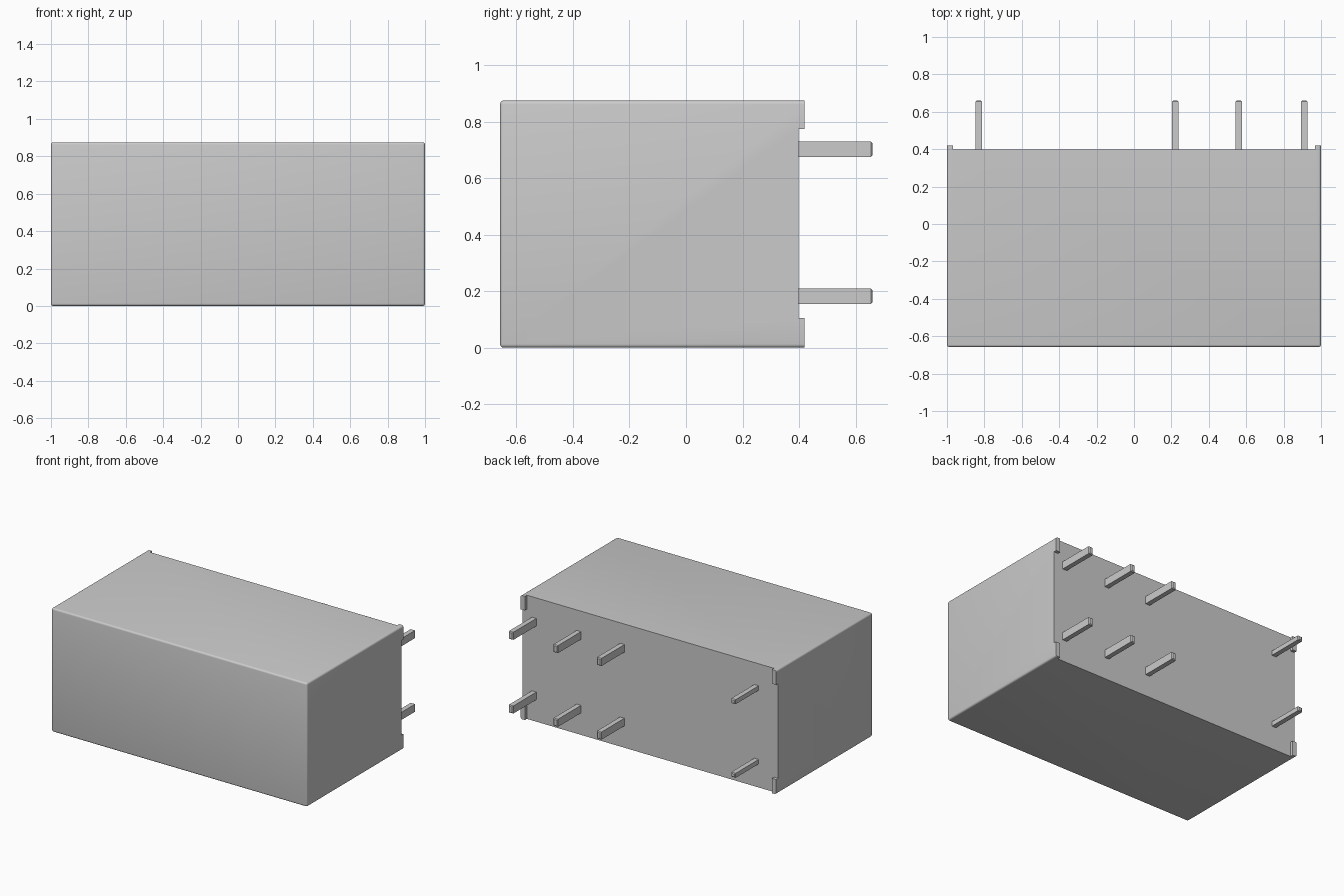
import bpy, bmesh

if "Cube" in bpy.data.objects:
    bpy.data.objects.remove(bpy.data.objects["Cube"])

X, FRONT, SEAT, FOOT, TIP, H = 1.0, -0.658, 0.398, 0.42, 0.658, 0.875


def box(name, lo, hi, radius=0.0, segments=1, pick=None):
    """Box between two corners; bevels the edges accepted by pick."""
    bm = bmesh.new()
    bmesh.ops.create_cube(bm, size=1)
    for v in bm.verts:
        v.co = [(a + b) / 2 + c * (b - a) for a, b, c in zip(lo, hi, v.co)]
    if pick:
        edges = [e for e in bm.edges if pick(e)]
        bmesh.ops.bevel(bm, geom=edges, offset=radius, segments=segments,
                        profile=0.5, affect='EDGES')
    me = bpy.data.meshes.new(name)
    bm.to_mesh(me)
    bm.free()
    ob = bpy.data.objects.new(name, me)
    bpy.context.collection.objects.link(ob)
    return ob


def select(ob):
    bpy.ops.object.select_all(action='DESELECT')
    ob.select_set(True)
    bpy.context.view_layer.objects.active = ob


def at_y(edge, y):
    return all(abs(v.co.y - y) < 1e-4 for v in edge.verts)


# Case: rounded everywhere except around the open pin side
case = box("case", (-X, FRONT, 0), (X, FOOT, H), 0.013, 4,
           lambda e: not at_y(e, FOOT))

# Trim the pin side so only four small corner feet remain
for lo, hi in [((-0.967, SEAT, -0.1), (0.967, 0.6, H + 0.1)),
               ((-1.1, SEAT, 0.105), (1.1, 0.6, 0.775))]:
    cutter = box("cutter", lo, hi)
    cutter.hide_render = True
    mod = case.modifiers.new("trim", 'BOOLEAN')
    mod.operation = 'DIFFERENCE'
    mod.solver = 'EXACT'
    mod.object = cutter
    select(case)
    bpy.ops.object.modifier_apply(modifier=mod.name)
    bpy.data.objects.remove(cutter)

select(case)
bpy.ops.object.shade_smooth_by_angle(angle=0.6)

# Terminal pins: slim coil pair, wider contact pairs, chamfered tips
for kind, x, height in [("coil", -0.83, 0.032), ("contact", 0.22, 0.054),
                        ("contact", 0.56, 0.054), ("contact", 0.91, 0.054)]:
    for z in (0.182, 0.703):
        box(kind + "_pin", (x - 0.017, SEAT - 0.01, z - height / 2),
            (x + 0.017, TIP + 0.002, z + height / 2), 0.006, 1,
            lambda e: at_y(e, TIP + 0.002))
